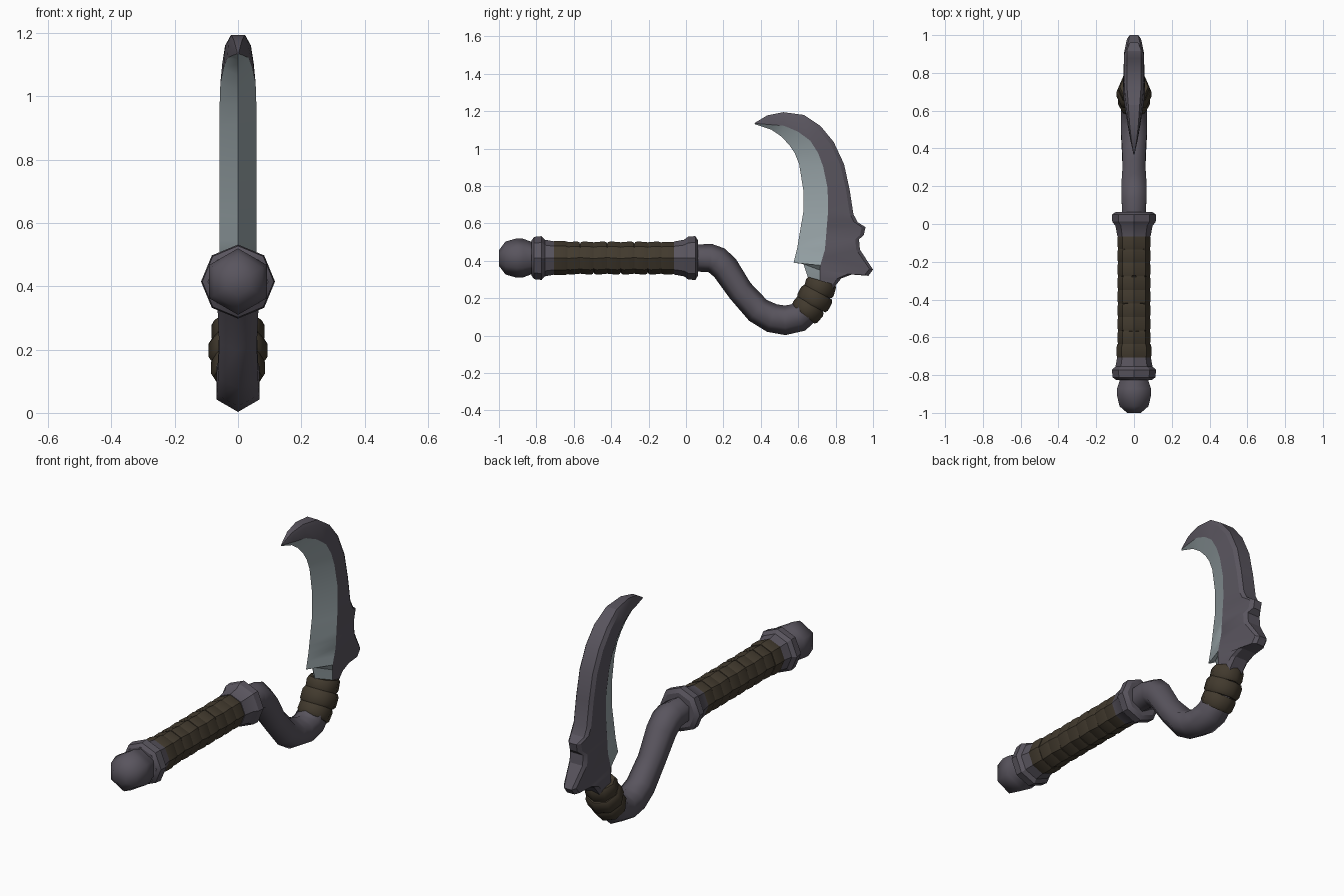
import bpy, bmesh, math
from mathutils import Vector

if "Cube" in bpy.data.objects:
    bpy.data.objects.remove(bpy.data.objects["Cube"])


def material(name, rgb):
    m = bpy.data.materials.new(name)
    m.diffuse_color = (*rgb, 1)
    m.use_nodes = True
    m.node_tree.nodes["Principled BSDF"].inputs["Base Color"].default_value = m.diffuse_color
    return m


IRON = material("dark iron", (0.100, 0.090, 0.112))
LEATHER = material("brown leather", (0.054, 0.042, 0.027))
STEEL = material("pale steel", (0.33, 0.39, 0.41))


def finish(name, bm, mats, angle):
    bmesh.ops.recalc_face_normals(bm, faces=bm.faces)
    me = bpy.data.meshes.new(name)
    bm.to_mesh(me)
    bm.free()
    for m in mats:
        me.materials.append(m)
    ob = bpy.data.objects.new(name, me)
    bpy.context.collection.objects.link(ob)
    bpy.ops.object.select_all(action='DESELECT')
    ob.select_set(True)
    bpy.context.view_layer.objects.active = ob
    bpy.ops.object.shade_smooth_by_angle(angle=math.radians(angle))
    return ob


def skin(bm, rings):
    """Bridge equal rings of vertices and cap both ends."""
    n = len(rings[0])
    for a, b in zip(rings, rings[1:]):
        for i in range(n):
            j = (i + 1) % n
            bm.faces.new((a[i], a[j], b[j], b[i]))
    bm.faces.new(rings[0])
    bm.faces.new(rings[-1])


def tube(name, pts, sides, mat, angle=40, axis=None):
    """Sweep a polygon along (y, z, radius) points lying in the x = 0 plane."""
    bm = bmesh.new()
    rings = []
    for i, (y, z, r) in enumerate(pts):
        p, q = pts[max(i - 1, 0)], pts[min(i + 1, len(pts) - 1)]
        t = axis or Vector((0, q[0] - p[0], q[1] - p[1])).normalized()
        up = Vector((0, -t.z, t.y))
        ring = []
        for k in range(sides):
            a = 2 * math.pi * k / sides
            ring.append(bm.verts.new(Vector((0, y, z)) + up * r * math.cos(a)
                                     + Vector((r * math.sin(a), 0, 0))))
        rings.append(ring)
    skin(bm, rings)
    return finish(name, bm, [mat], angle)


def band(name, y, z, tilt, length, r, rim=0.9):
    """Short strap with rolled rims, wound around a tilted axis."""
    t = Vector((0, math.cos(tilt), math.sin(tilt)))
    prof = ((-0.5, rim), (-0.3, 1), (0.3, 1), (0.5, rim))
    pts = [(y + t.y * s * length, z + t.z * s * length, r * k) for s, k in prof]
    return tube(name, pts, 8, LEATHER, 40, t)


Z = 0.415  # height of the grip axis


def lathe(name, prof, sides, angle):
    return tube(name, [(y, Z, r) for y, r in prof], sides, IRON, angle,
                Vector((0, 1, 0)))


# Pommel and the two collars
lathe("pommel", [(-1.0, 0.042), (-0.965, 0.088), (-0.905, 0.105),
                 (-0.87, 0.103), (-0.83, 0.088), (-0.79, 0.085)], 6, 65)
lathe("rear_collar", [(-0.825, 0.095), (-0.812, 0.113), (-0.772, 0.117),
                      (-0.755, 0.098), (-0.70, 0.088)], 8, 30)
lathe("front_collar", [(-0.065, 0.088), (-0.01, 0.098), (0.012, 0.115),
                       (0.05, 0.117), (0.064, 0.095)], 8, 30)

# Wrapped grip: a core with slightly slanted overlapping windings
tube("grip_core", [(-0.72, Z, 0.078), (-0.05, Z, 0.078)], 8, LEATHER)
COUNT = 9
for i in range(COUNT):
    y = -0.71 + 0.65 * (i + 0.5) / COUNT
    slant = math.radians(4 if i % 2 else -4) if 0 < i < COUNT - 1 else 0
    band(f"grip_wrap_{i + 1}", y, Z, slant, 0.078,
         0.087 + (0.005 if i == 0 else 0), 0.95)

# Bent neck joining the grip to the blade
tube("neck", [(0.05, Z, 0.072), (0.13, Z, 0.076), (0.165, 0.402, 0.077),
              (0.21, 0.36, 0.075), (0.29, 0.24, 0.069), (0.385, 0.135, 0.073),
              (0.46, 0.094, 0.078), (0.53, 0.082, 0.079), (0.60, 0.097, 0.079),
              (0.66, 0.15, 0.076), (0.70, 0.22, 0.072), (0.725, 0.275, 0.068)],
     6, IRON, 65)

# Straps binding the blade to the neck
band("lower_strap", 0.652, 0.143, math.radians(50), 0.075, 0.086)
band("middle_strap", 0.688, 0.198, math.radians(62), 0.078, 0.093)
band("upper_strap", 0.716, 0.257, math.radians(74), 0.075, 0.083)

# Blade back from base to tip, with two thorns low down
SPINE = [(.785, .25), (.83, .306), (.885, .327), (.975, .32), (1, .353),
         (.93, .46), (.925, .515), (.95, .537), (.96, .58), (.917, .607),
         (.895, .65), (.875, .78), (.845, .917), (.79, 1.035), (.72, 1.12),
         (.63, 1.18), (.52, 1.195), (.435, 1.178), (.368, 1.138)]
# Cutting edge and bevel ridge at key spine points: index, edge y z, ridge y z
KEYS = [(0, .665, .27, .717, .265), (2, .628, .383, .717, .35),
        (3, .575, .39, .718, .376), (5, .595, .47, .743, .46),
        (10, .627, .66, .76, .67), (11, .627, .78, .757, .79),
        (12, .605, .917, .733, .905), (13, .582, .975, .707, .975),
        (14, .552, 1.02, .665, 1.042), (15, .508, 1.066, .6, 1.09),
        (16, .455, 1.102, .525, 1.122), (18, .365, 1.132, .37, 1.135)]

bm = bmesh.new()
rings = []
for i, s in enumerate(SPINE):
    # Blend edge and ridge between the surrounding keys
    a = max((k for k in KEYS if k[0] <= i), key=lambda k: k[0])
    b = min((k for k in KEYS if k[0] >= i), key=lambda k: k[0])
    f = (i - a[0]) / max(b[0] - a[0], 1)
    ey, ez, ry, rz = (p + (q - p) * f for p, q in zip(a[1:], b[1:]))
    ridge, spine = Vector((ry, rz)), Vector(s)
    # Blade thins toward the hooked tip, and the thorns are thinner too
    w = 0.003 + 0.055 * min(1, (ry - 0.37) / 0.31) ** 0.85 if ry > 0.37 else 0.003
    sw = w * (0.38 if s[0] > 0.94 else 0.66)
    rim = spine.lerp(ridge, min(0.02 / (spine - ridge).length, 0.3))
    half = [(w, ridge), (w * 0.3 + sw * 0.9, rim), (sw, spine)]
    sect = [(0, Vector((ey, ez)))] + half + [(-x, p) for x, p in reversed(half)]
    rings.append([bm.verts.new((x, p.x, p.y)) for x, p in sect])
skin(bm, rings)
# The ground bevel is every side face touching the cutting edge
cutting = {r[0] for r in rings}
for face in bm.faces:
    if len(face.verts) == 4 and cutting & set(face.verts):
        face.material_index = 1
finish("blade", bm, [IRON, STEEL], 25)
